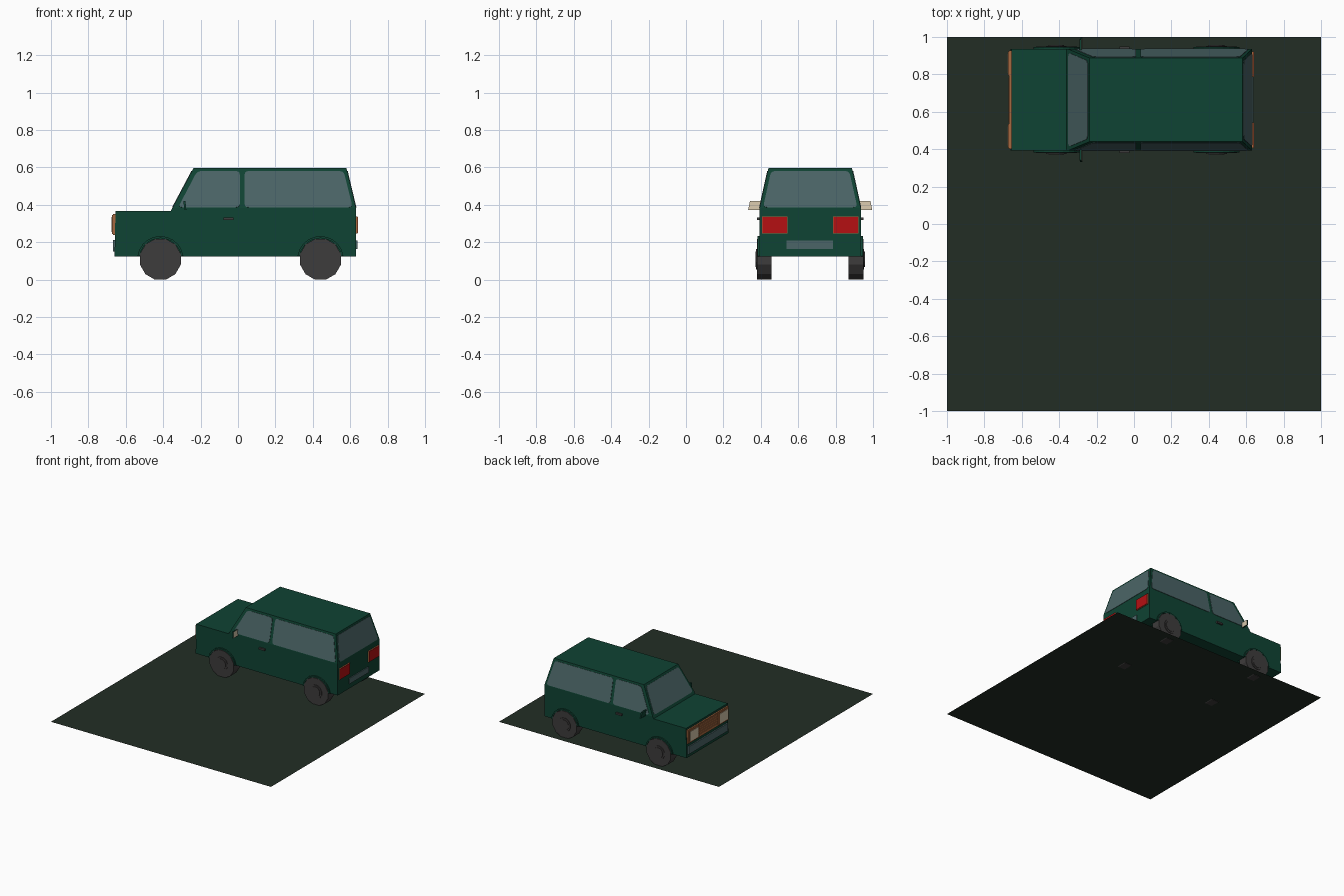
import bpy, bmesh, math
from mathutils import Vector, Matrix

if "Cube" in bpy.data.objects:
    bpy.data.objects.remove(bpy.data.objects["Cube"])

YC = 0.664                 # centre line of the car
HALF, ROOF = 0.271, 0.2235  # half widths at belt and roof
BELT, TOP = 0.382, 0.596


def mat(name, rgb):
    m = bpy.data.materials.new(name)
    m.diffuse_color = (*rgb, 1)
    m.use_nodes = True
    m.node_tree.nodes["Principled BSDF"].inputs["Base Color"].default_value = m.diffuse_color
    return m


GREEN = mat("dark green paint", (0.0048, 0.056, 0.033))
GROUND = mat("ground green", (0.016, 0.027, 0.018))
GLASS = mat("slate glass", (0.07, 0.13, 0.135))
RUBBER = mat("charcoal", (0.048, 0.045, 0.045))
RED = mat("red lamp", (0.46, 0.005, 0.006))
BEIGE = mat("beige lamp", (0.66, 0.56, 0.40))
BRONZE = mat("bronze trim", (0.38, 0.14, 0.05))


def finish(name, bm, *mats):
    bmesh.ops.recalc_face_normals(bm, faces=bm.faces)
    me = bpy.data.meshes.new(name)
    bm.to_mesh(me)
    bm.free()
    ob = bpy.data.objects.new(name, me)
    bpy.context.collection.objects.link(ob)
    for m in mats:
        me.materials.append(m)
    return ob


def slab(name, pts, offset, *mats):
    """Polygon extruded by an offset vector."""
    bm = bmesh.new()
    f = bm.faces.new([bm.verts.new(p) for p in pts])
    r = bmesh.ops.extrude_face_region(bm, geom=[f], use_keep_orig=True)
    bmesh.ops.translate(bm, vec=offset,
                        verts=[v for v in r["geom"] if isinstance(v, bmesh.types.BMVert)])
    return finish(name, bm, *mats)


def box(name, x, y, z, *mats):
    """Box from ranges; y is measured from the car's centre line."""
    pts = [(x[0], YC + y[0], z[0]), (x[0], YC + y[1], z[0]),
           (x[0], YC + y[1], z[1]), (x[0], YC + y[0], z[1])]
    return slab(name, pts, (x[1] - x[0], 0, 0), *mats)


def disc(bm, r, x, y0, y1, z, n=12):
    """Cylinder along y, flat side down, r measured to the flats."""
    m = (Matrix.Translation((x, (y0 + y1) / 2, z)) @ Matrix.Rotation(math.pi / 2, 4, 'X')
         @ Matrix.Rotation(math.pi / n, 4, 'Z'))
    r /= math.cos(math.pi / n)
    bmesh.ops.create_cone(bm, cap_ends=True, segments=n, radius1=r, radius2=r,
                          depth=abs(y1 - y0), matrix=m)


def pane(name, corners, r=0.022):
    """Thin plate with rounded corners lying on a sloped cabin face."""
    c = [Vector(p) for p in corners]
    pts = []
    for i, p in enumerate(c):
        a = p + (c[i - 1] - p).normalized() * r
        b = p + (c[(i + 1) % 4] - p).normalized() * r
        for k in range(4):
            t = k / 3
            pts.append(a * (1 - t) ** 2 + p * 2 * t * (1 - t) + b * t * t)
    n = (c[1] - c[0]).cross(c[3] - c[0]).normalized() * 0.003
    return slab(name, [p - n for p in pts], n * 2, GLASS)


def lerp(z, z0, a, z1, b):
    return a + (b - a) * (z - z0) / (z1 - z0)


def half_at(z):
    return lerp(z, BELT, HALF, TOP, ROOF)


def front_at(z):
    return lerp(z, 0.366, -0.36, TOP, -0.238)


def rear_at(z):
    return lerp(z, BELT, 0.631, TOP, 0.58)


# ground sheet
bm = bmesh.new()
bmesh.ops.create_grid(bm, x_segments=1, y_segments=1, size=1,
                      matrix=Matrix.Translation((0, 0, 0.003)))
finish("ground", bm, GROUND)

# lower body with wheel arches cut out
profile = [(-0.66, 0.123), (0.631, 0.123), (0.631, BELT), (front_at(BELT), BELT),
           (-0.36, 0.366), (-0.655, 0.366)]
body = slab("body", [(x, YC - HALF, z) for x, z in profile], (0, 2 * HALF, 0), GREEN)
AXLES, WZ = {"front": -0.415, "rear": 0.441}, 0.109
bm = bmesh.new()
for x in AXLES.values():
    for s in (-1, 1):
        disc(bm, 0.115, x, YC + s * 0.19, YC + s * 0.32, WZ, 20)
cutter = finish("arch_cutter", bm, GREEN)
cutter.hide_render = True
mod = body.modifiers.new("arches", 'BOOLEAN')
mod.operation, mod.object, mod.solver = 'DIFFERENCE', cutter, 'EXACT'
bpy.context.view_layer.objects.active = body
bpy.ops.object.modifier_apply(modifier=mod.name)
bpy.data.objects.remove(cutter)

# cabin
bm = bmesh.new()
rings = []
for z in (BELT, TOP):
    h = half_at(z)
    rings.append([bm.verts.new((x, YC + y, z)) for x, y in
                  ((front_at(z), -h), (rear_at(z), -h), (rear_at(z), h), (front_at(z), h))])
bm.faces.new(rings[0])
bm.faces.new(rings[1])
for i in range(4):
    j = (i + 1) % 4
    bm.faces.new((rings[0][i], rings[0][j], rings[1][j], rings[1][i]))
finish("cabin", bm, GREEN)

# windows
LO, HI = BELT + 0.004, 0.58
for s, side in ((-1, "right"), (1, "left")):
    for part, x0, x1, x2, x3 in (("front", -0.32, 0.01, 0.01, -0.218),
                                 ("rear", 0.035, 0.613, 0.565, 0.035)):
        pane(f"{part}_{side}_window",
             [(x, YC + s * half_at(z), z) for x, z in ((x0, LO), (x1, LO), (x2, HI), (x3, HI))])
for name, fx in (("windshield", front_at), ("rear_window", rear_at)):
    pane(name, [(fx(z), YC + s * (half_at(z) - 0.018), z)
                for s, z in ((-1, LO), (1, LO), (1, HI), (-1, HI))])

# wheels with stepped hubs, and arch rims
for end, x in AXLES.items():
    for s, side in ((-1, "right"), (1, "left")):
        bm = bmesh.new()
        for r, y0, y1 in ((0.109, 0.206, 0.284), (0.055, 0.25, 0.289), (0.042, 0.25, 0.293)):
            disc(bm, r, x, YC + s * y0, YC + s * y1, WZ)
        finish(f"{end}_{side}_wheel", bm, RUBBER)
        arc = [math.radians(8 + 164 * k / 10) for k in range(11)]
        rim = [(r * math.cos(a), r * math.sin(a))
               for r, seq in ((0.124, arc), (0.113, arc[::-1])) for a in seq]
        slab(f"{end}_{side}_arch_rim", [(x + u, YC + s * 0.26, WZ + v) for u, v in rim],
             (0, s * 0.022, 0), GREEN)

# grille: bronze panel with slats, headlights at both ends
box("grille_panel", (-0.667, -0.65), (-0.264, 0.264), (0.238, 0.35), BRONZE)
for k in range(5):
    z = 0.254 + k * 0.019
    box("grille_slat", (-0.672, -0.66), (-0.12, 0.12), (z, z + 0.011), BRONZE)
for s, side in ((-1, "right"), (1, "left")):
    y = sorted((s * 0.13, s * 0.257))
    box(f"{side}_headlight_frame", (-0.673, -0.66), y, (0.243, 0.345), BRONZE)
    box(f"{side}_headlight", (-0.676, -0.67), (y[0] + 0.012, y[1] - 0.012), (0.254, 0.334), BEIGE)
    # tail light: bronze housing with red lens
    y = sorted((s * 0.122, s * 0.257))
    box(f"{side}_tail_light_housing", (0.62, 0.639), y, (0.248, 0.338), BRONZE)
    box(f"{side}_tail_light", (0.638, 0.642), (y[0] + 0.002, y[1] - 0.002), (0.25, 0.336), RED)
    # door handle
    box(f"{side}_door_handle", (-0.078, -0.024), sorted((s * 0.265, s * 0.285)),
        (0.318, 0.332), RUBBER)
    # mirror: green shell with pale rear face
    pts = [(s * 0.262, 0.372), (s * 0.332, 0.372), (s * 0.322, 0.42), (s * 0.255, 0.42)]
    m = slab(f"{side}_mirror", [(-0.287 + (0.372 - z) * 0.1, YC + y, z) for y, z in pts],
             (0.011, 0, 0), GREEN, BEIGE)
    for f in m.data.polygons:
        f.material_index = int(f.normal.x > 0.5)

# bumpers
box("front_bumper", (-0.669, -0.65), (-0.255, 0.255), (0.15, 0.212), GLASS)
box("rear_bumper", (0.62, 0.638), (-0.127, 0.123), (0.164, 0.21), GLASS)
